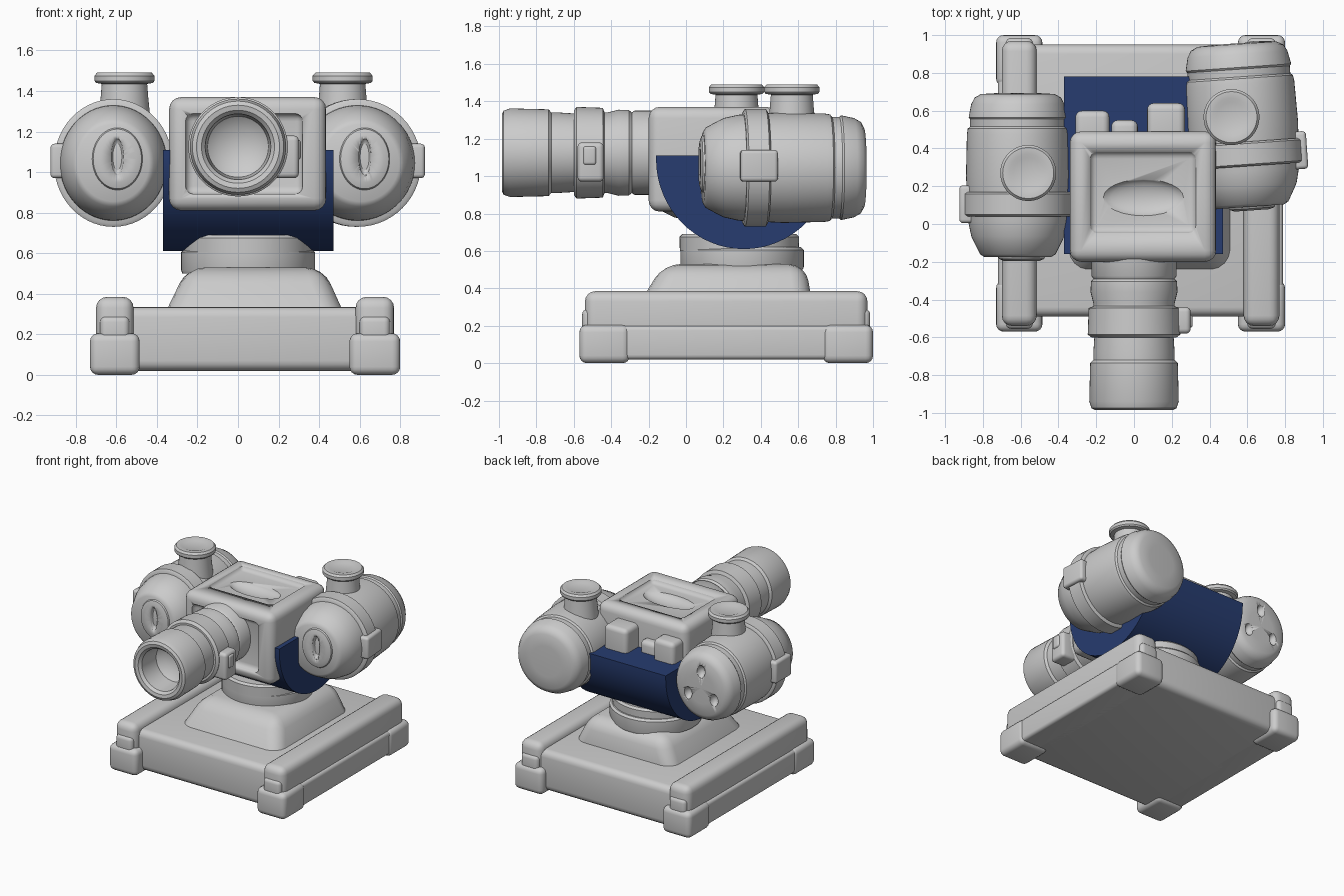
import bpy, bmesh
from math import radians, cos, sin, pi, tau
from mathutils import Matrix, Vector

if "Cube" in bpy.data.objects:
    bpy.data.objects.remove(bpy.data.objects["Cube"])

I = Matrix.Identity(4)
T = Matrix.Translation
ALONG_Y = Matrix.Rotation(-pi / 2, 4, 'X')


def finish(name, bm, m=I, bevel=0, segs=4):
    bmesh.ops.recalc_face_normals(bm, faces=bm.faces)
    me = bpy.data.meshes.new(name)
    bm.to_mesh(me)
    bm.free()
    ob = bpy.data.objects.new(name, me)
    bpy.context.collection.objects.link(ob)
    ob.matrix_world = m
    for o in bpy.context.selected_objects:
        o.select_set(False)
    bpy.context.view_layer.objects.active = ob
    ob.select_set(True)
    if bevel:
        b = ob.modifiers.new("round", 'BEVEL')
        b.width, b.segments = bevel, segs
        bpy.ops.object.modifier_apply(modifier="round")
    bpy.ops.object.shade_smooth_by_angle(angle=radians(35))
    return ob


def box(name, x0, x1, y0, y1, z0, z1, bevel=0.03, m=I, top=None):
    """Rounded box; top = (x0, x1, y0, y1) tapers the upper face."""
    bm = bmesh.new()
    bmesh.ops.create_cube(bm, size=1)
    for v in bm.verts:
        a = top if top and v.co.z > 0 else (x0, x1, y0, y1)
        v.co = (a[v.co.x > 0], a[2 + (v.co.y > 0)], z1 if v.co.z > 0 else z0)
    return finish(name, bm, m, bevel)


def lathe(name, profile, m=I, steps=56):
    """Spin a profile of (height, radius) points round local z."""
    bm = bmesh.new()
    vs = [bm.verts.new((r, 0, h)) for h, r in profile]
    es = [bm.edges.new(p) for p in zip(vs, vs[1:])]
    bmesh.ops.spin(bm, geom=vs + es, axis=(0, 0, 1), cent=(0, 0, 0),
                   angle=tau, steps=steps)
    bmesh.ops.remove_doubles(bm, verts=bm.verts, dist=1e-4)
    return finish(name, bm, m)


def ball(name, m):
    bm = bmesh.new()
    bmesh.ops.create_uvsphere(bm, u_segments=24, v_segments=14, radius=1)
    return finish(name, bm, m)


def carve(ob, cutter):
    cutter.hide_render = True
    bpy.context.view_layer.update()
    b = ob.modifiers.new("carve", 'BOOLEAN')
    b.operation, b.object = 'DIFFERENCE', cutter
    bpy.context.view_layer.objects.active = ob
    bpy.ops.object.modifier_apply(modifier="carve")
    bpy.data.objects.remove(cutter)


def scaled(loc, s):
    return T(loc) @ Matrix.Diagonal((*s, 1))


# base slab, side rails, corner feet and clips
box("base_slab", -0.62, 0.68, -0.49, 0.95, 0.02, 0.335, 0.05)
for side, x0, x1 in (("left", -0.73, -0.485), ("right", 0.55, 0.80)):
    box(side + "_rail_lower", x0 + .01, x1 - .01, -0.55, 0.98, 0.02, 0.2, 0.025)
    box(side + "_rail_upper", x0 + .03, x1 - .03, -0.54, 0.97, 0.1, 0.385, 0.055)
    for end, y0, y1, c0, c1 in (("front", -0.57, -0.3, -0.555, -0.45),
                                ("back", 0.73, 1.0, 0.88, 0.985)):
        box(f"{side}_{end}_foot", x0, x1, y0, y1, 0, 0.205, 0.04)
        box(f"{side}_{end}_clip", x0 + .05, x1 - .05, c0, c1, 0.15, 0.29, 0.03)

# pedestal and swivel neck
box("pedestal", -0.40, 0.56, -0.31, 0.69, 0.22, 0.53, 0.09,
    top=(-0.25, 0.42, -0.12, 0.64))
lathe("swivel_ring", [(.5, 0), (.5, .325), (.515, .33), (.605, .33), (.62, .315), (.62, 0)],
      T((0.05, 0.30, 0)))
lathe("swivel_neck", [(.6, 0), (.6, .318), (.675, .32), (.69, .305), (.69, 0)],
      T((0.05, 0.285, 0)))

# blue half-round cradle
bm = bmesh.new()
arc = [(-0.16, 1.11)] + [(0.31 - 0.47 * cos(a), 1.09 - 0.48 * sin(a))
                         for a in [pi * i / 32 for i in range(33)]] + [(0.78, 1.11)]
f = bm.faces.new([bm.verts.new((-0.37, y, z)) for y, z in arc])
ext = bmesh.ops.extrude_face_region(bm, geom=[f])["geom"]
bmesh.ops.translate(bm, vec=(0.84, 0, 0),
                    verts=[g for g in ext if isinstance(g, bmesh.types.BMVert)])
cradle = finish("cradle", bm)
blue = bpy.data.materials.new("cradle_blue")
blue.diffuse_color = (0.02, 0.045, 0.16, 1)
blue.use_nodes = True
blue.node_tree.nodes["Principled BSDF"].inputs["Base Color"].default_value = blue.diffuse_color
cradle.data.materials.append(blue)

# central housing with recessed panels and rear lumps
housing = box("housing", -0.34, 0.435, -0.2, 0.49, 0.81, 1.37, 0.06)
carve(housing, box("top_cutter", -0.235, 0.33, -0.05, 0.385, 1.345, 1.5, 0.04))
carve(housing, box("front_cutter", -0.26, 0.32, -0.4, -0.165, 0.89, 1.29, 0.04))
carve(housing, ball("dent_cutter", scaled((0.05, 0.14, 1.36), (0.22, 0.1, 0.06))))
for i, (x0, x1, y1, z1) in enumerate([(-.31, -.13, .6, 1.27), (-.12, .02, .55, 1.2),
                                      (.07, .27, .64, 1.29)]):
    box(f"rear_lump_{i + 1}", x0, x1, 0.4, y1, 1.0, z1, 0.035)

# front barrel with hollow muzzle
lathe("barrel", [(-.1, 0), (-.1, .225), (-.275, .225), (-.29, .215), (-.305, .228), (-.36, .23),
                 (-.42, .215), (-.435, .215), (-.445, .24), (-.585, .245), (-.6, .225),
                 (-.6, .21), (-.68, .215), (-.72, .215), (-.735, .232), (-.94, .237),
                 (-.975, .225), (-.985, .205), (-.98, .18), (-.96, .162), (-.8, .15),
                 (-.76, .1), (-.745, 0)], T((0, 0, 1.125)) @ ALONG_Y)
box("barrel_lug", 0.17, 0.30, -0.58, -0.44, 0.97, 1.18, 0.025)
box("barrel_lug_button", 0.25, 0.31, -0.55, -0.48, 1.06, 1.16, 0.015)

# side tanks: body, front oval plate, strap, clasp, filler cap
BODY = [(-.28, 0), (-.28, .19), (-.265, .215), (-.2, .25), (-.17, .265), (-.09, .283),
        (.15, .295), (.37, .29), (.4, .285), (.41, .272), (.45, .272), (.46, .28),
        (.53, .265), (.565, .245), (.583, .21), (.588, .12), (.588, 0)]
STRAP = [(-.065, .25), (-.065, .3), (-.055, .315), (.055, .315), (.065, .3), (.065, .25)]
PLATE = [(-.02, 0), (-.02, .11), (-.01, .14), (.01, .152), (.06, .152), (.06, 0)]
CAP = [(.2, 0), (.2, .13), (.315, .118), (.39, .112), (.395, .14), (.405, .148),
       (.43, .148), (.445, .135), (.445, .1), (.437, .08), (.437, 0)]
for side, s, x, y, w, turn, cap_y in (("left", -1, -0.615, 0.105, 0.93, 0, 0.165),
                                      ("right", 1, 0.585, 0.37, 1.0, 4, 0.2)):
    m = T((x, y, 1.045)) @ Matrix.Rotation(radians(turn), 4, 'Z')
    wide = m @ Matrix.Diagonal((w, 1, 1, 1))
    body = lathe(side + "_tank", BODY, wide @ ALONG_Y)
    if side == "left":
        for a in (90, 210, 330):
            c = Vector((.13 * cos(radians(a)), .6, .13 * sin(radians(a))))
            carve(body, ball("dimple_cutter", m @ scaled(c, (.035, .05, .05))))
    plate = lathe(side + "_front_plate", PLATE,
                  m @ scaled((0.02, -.28, .02), (.85, 1, 1.05)) @ ALONG_Y)
    carve(plate, ball("slit_cutter", m @ scaled((0.02, -.3, .03), (.03, .03, .09))))
    lathe(side + "_strap", STRAP + STRAP[:1], wide @ ALONG_Y)
    xa, xb = sorted((s * .23, s * (.31 if s < 0 else .332)))
    box(side + "_clasp", xa, xb, -.1, .1, -.075, .095, 0.02, m)
    lathe(side + "_filler_cap", CAP, m @ T((-s * .055, cap_y, 0)))
